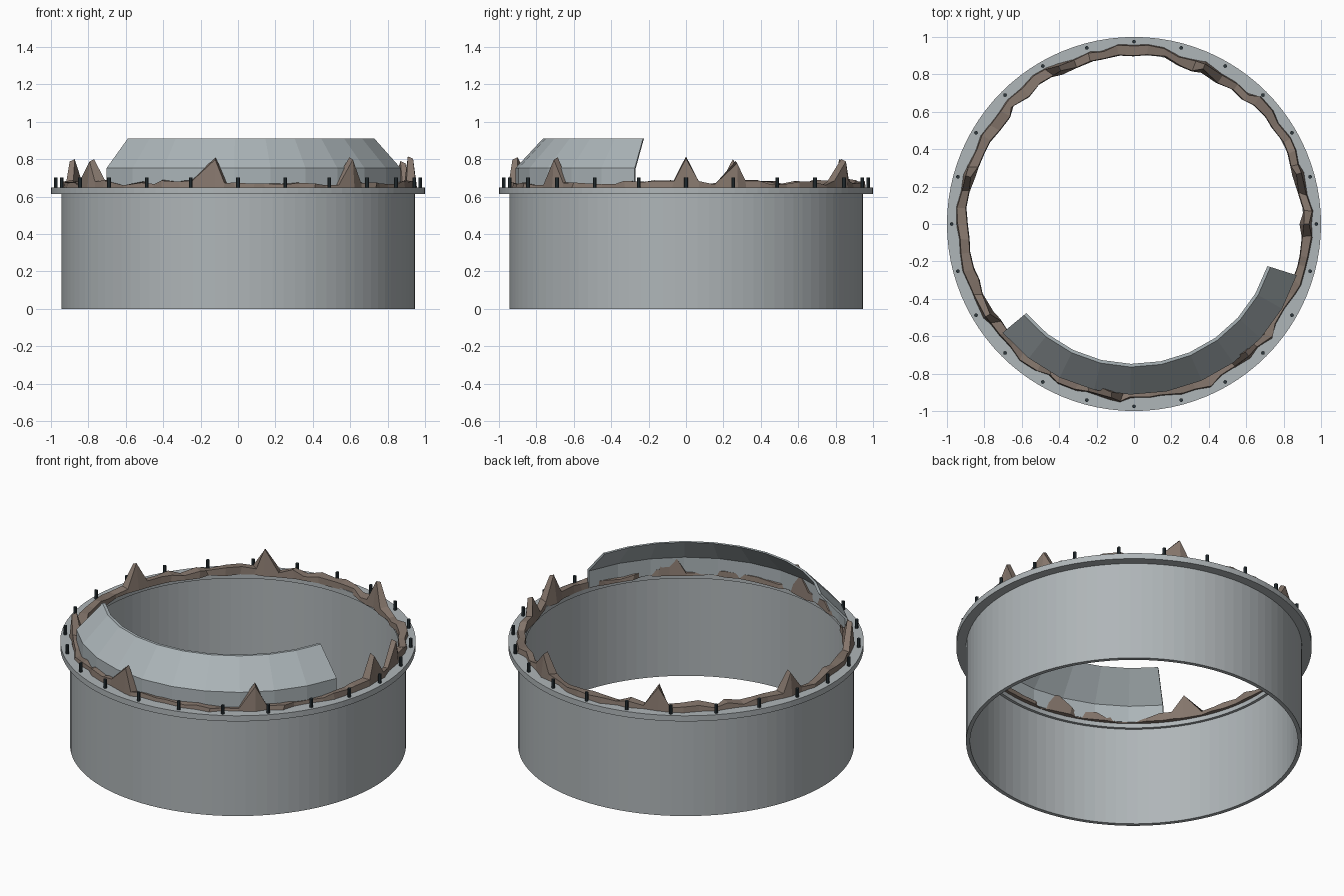
import bpy, bmesh, math, random

if "Cube" in bpy.data.objects:
    bpy.data.objects.remove(bpy.data.objects["Cube"])

random.seed(7)


def material(name, rgb):
    m = bpy.data.materials.new(name)
    m.diffuse_color = (*rgb, 1.0)
    m.use_nodes = True
    m.node_tree.nodes["Principled BSDF"].inputs["Base Color"].default_value = m.diffuse_color
    return m


METAL = material("pale grey metal", (0.43, 0.465, 0.48))
VISOR = material("cool grey panel", (0.41, 0.46, 0.48))
ROCK = material("brown rock", (0.235, 0.182, 0.15))
BOLT = material("dark bolt", (0.025, 0.038, 0.045))


def loft(name, sections, mat, closed):
    """Skin closed cross-sections given as lists of (angle in degrees, radius, z)."""
    bm = bmesh.new()
    rows = [[bm.verts.new((r * math.cos(math.radians(a)), r * math.sin(math.radians(a)), z))
             for a, r, z in sec] for sec in sections]
    n, k = len(rows), len(rows[0])
    for i in range(n if closed else n - 1):
        p, q = rows[i], rows[(i + 1) % n]
        for j in range(k):
            bm.faces.new((p[j], p[(j + 1) % k], q[(j + 1) % k], q[j]))
    if not closed:
        bm.faces.new(rows[0])
        bm.faces.new(rows[-1])
    bmesh.ops.recalc_face_normals(bm, faces=bm.faces[:])
    mesh = bpy.data.meshes.new(name)
    bm.to_mesh(mesh)
    bm.free()
    mesh.materials.append(mat)
    obj = bpy.data.objects.new(name, mesh)
    bpy.context.collection.objects.link(obj)
    return obj


def ring(name, profile, mat, sides=96):
    return loft(name, [[(360 * i / sides, r, z) for r, z in profile]
                       for i in range(sides)], mat, True)


# Open cylindrical wall and the flange around its top
ring("wall", [(0.945, 0), (0.945, 0.62), (0.922, 0.62), (0.922, 0)], METAL)
ring("flange", [(1.0, 0.613), (1.0, 0.648), (0.905, 0.648), (0.905, 0.613)], METAL)

# Jagged rock ring with tall spikes
SPIKES = {0: 0.815, 17: 0.79, 66: 0.80, 115.5: 0.80, 164: 0.80,
          212: 0.80, 262.5: 0.81, 311: 0.81}
STEPS = 72
angles = [i * 360 / STEPS + random.uniform(-1, 1) for i in range(STEPS)]
tops = {}
for a, h in SPIKES.items():
    i = round(a * STEPS / 360) % STEPS
    angles[i] = a
    tops[i] = h
sections = []
for i, a in enumerate(angles):
    mid = 0.917 + random.uniform(-0.017, 0.017)
    if i in tops:
        h = tops[i]
        sections.append([(a, 0.95, 0.64), (a, 0.936, h - 0.012),
                         (a, 0.908, h), (a, 0.885, 0.64)])
    else:
        h = random.uniform(0.66, 0.688)
        w = random.uniform(0.018, 0.028)
        sections.append([(a, mid + w + 0.006, 0.64),
                         (a + random.uniform(-1, 1), mid + w, h),
                         (a + random.uniform(-1, 1), mid - w, h + random.uniform(-0.012, 0.008)),
                         (a, mid - w - 0.004, 0.64)])
loft("rock_rim", sections, ROCK, True)

# Curved shield: upright band, then a slope leaning inwards
START, END, PANELS = -140.4, -17.5, 10
shield = [(0.912, 0.645), (0.912, 0.752), (0.765, 0.91),
          (0.748, 0.91), (0.897, 0.748), (0.897, 0.645)]
loft("shield", [[(START + (END - START) * i / PANELS, r, z) for r, z in shield]
                for i in range(PANELS + 1)], VISOR, False)

# Bolts standing on the flange
for i in range(24):
    a = math.radians(15 * i)
    bpy.ops.mesh.primitive_cylinder_add(
        vertices=8, radius=0.01, depth=0.06,
        location=(0.975 * math.cos(a), 0.975 * math.sin(a), 0.672))
    bolt = bpy.context.object
    bolt.name = f"bolt_{i + 1}"
    bolt.data.materials.append(BOLT)
